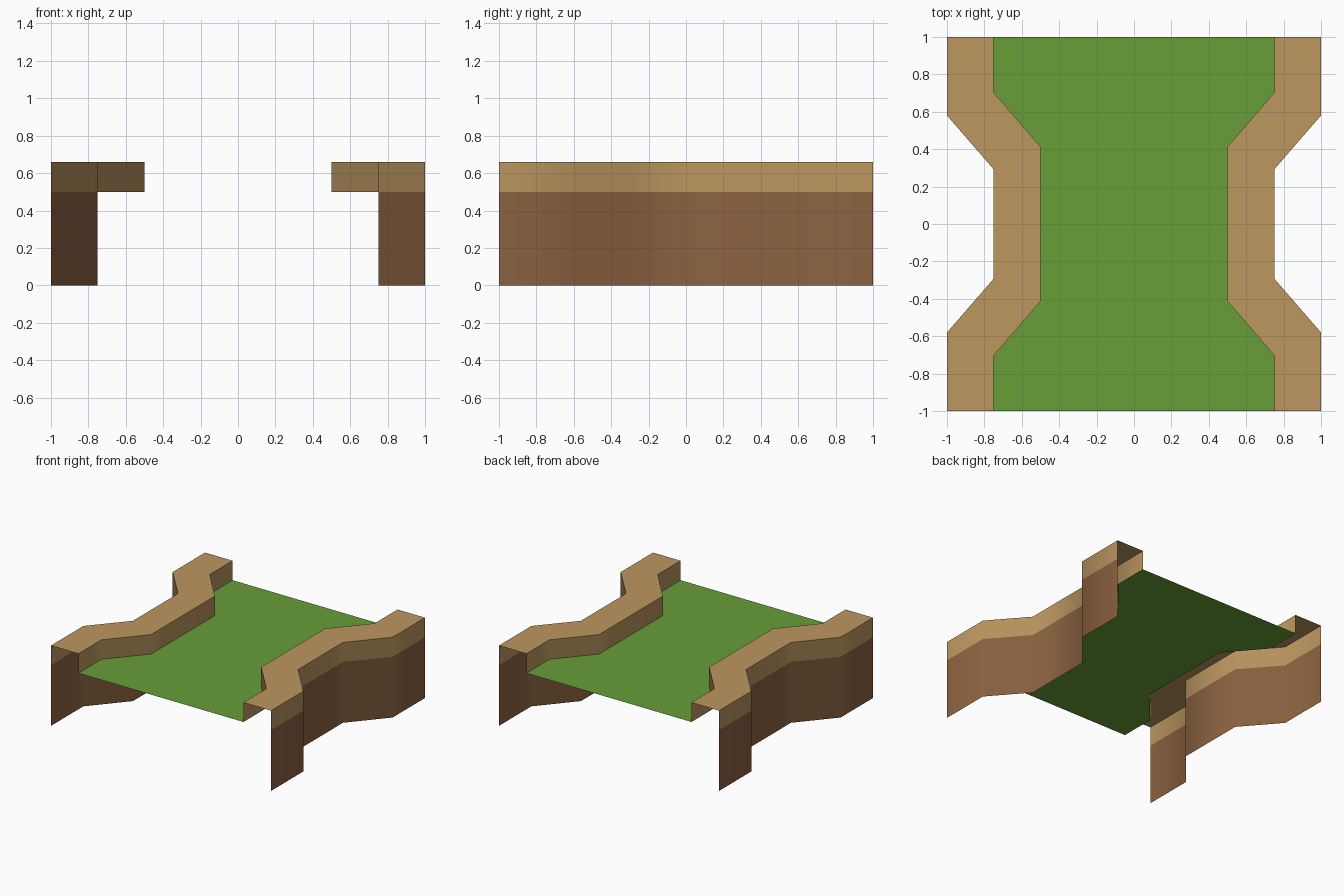
import bpy
import math

if "Cube" in bpy.data.objects:
    bpy.data.objects.remove(bpy.data.objects["Cube"])

GRASS_Z, TOP_Z = 0.5, 0.66

# plan outlines of the left bank, front to back (x, y)
OUTER = [(-1, -1), (-1, -0.58), (-0.75, -0.292), (-0.75, 0.292), (-1, 0.58), (-1, 1)]
INNER = [(-0.75, -1), (-0.75, -0.703), (-0.5, -0.413), (-0.5, 0.413), (-0.75, 0.703), (-0.75, 1)]


def material(name, rgb):
    m = bpy.data.materials.new(name)
    lin = [((c / 255 + 0.055) / 1.055) ** 2.4 for c in rgb]
    m.diffuse_color = (*lin, 1)
    m.use_nodes = True
    m.node_tree.nodes["Principled BSDF"].inputs["Base Color"].default_value = m.diffuse_color
    return m


def make(name, verts, faces, mat):
    me = bpy.data.meshes.new(name)
    me.from_pydata(verts, [], faces)
    me.materials.append(mat)
    ob = bpy.data.objects.new(name, me)
    bpy.context.collection.objects.link(ob)
    return ob


def bank_strip(name, rails, mat):
    """Open sheet between rails (outline, height), mirrored to the right side."""
    verts = [(x, y, z) for outline, z in rails for x, y in outline]
    n = len(OUTER)
    faces = [(r * n + i, (r + 1) * n + i, (r + 1) * n + i + 1, r * n + i + 1)
             for r in range(len(rails) - 1) for i in range(n - 1)]
    ob = make(name, verts, faces, mat)
    bpy.ops.object.select_all(action='DESELECT')
    ob.select_set(True)
    bpy.context.view_layer.objects.active = ob
    bpy.ops.object.shade_smooth_by_angle(angle=math.radians(60))
    mod = ob.modifiers.new("mirror", 'MIRROR')
    mod.use_mirror_merge = False


tan = material("sandy tan", (188, 151, 96))
brown = material("earth brown", (141, 99, 65))
green = material("grass green", (104, 159, 56))

# outer earth cliff, open underneath and at the ends
bank_strip("cliff_wall", [(OUTER, 0), (OUTER, GRASS_Z)], brown)

# raised path rim: outer lip, flat top, inner lip
bank_strip("raised_rim", [(OUTER, GRASS_Z), (OUTER, TOP_Z),
                          (INNER, TOP_Z), (INNER, GRASS_Z)], tan)

# grass floor between the rims, in bands from left to right
left = [(x, y, GRASS_Z) for x, y in INNER]
right = [(-x, y, z) for x, y, z in left]
n = len(INNER)
make("grass_floor", left + right,
     [(i, n + i, n + i + 1, i + 1) for i in range(n - 1)], green)
